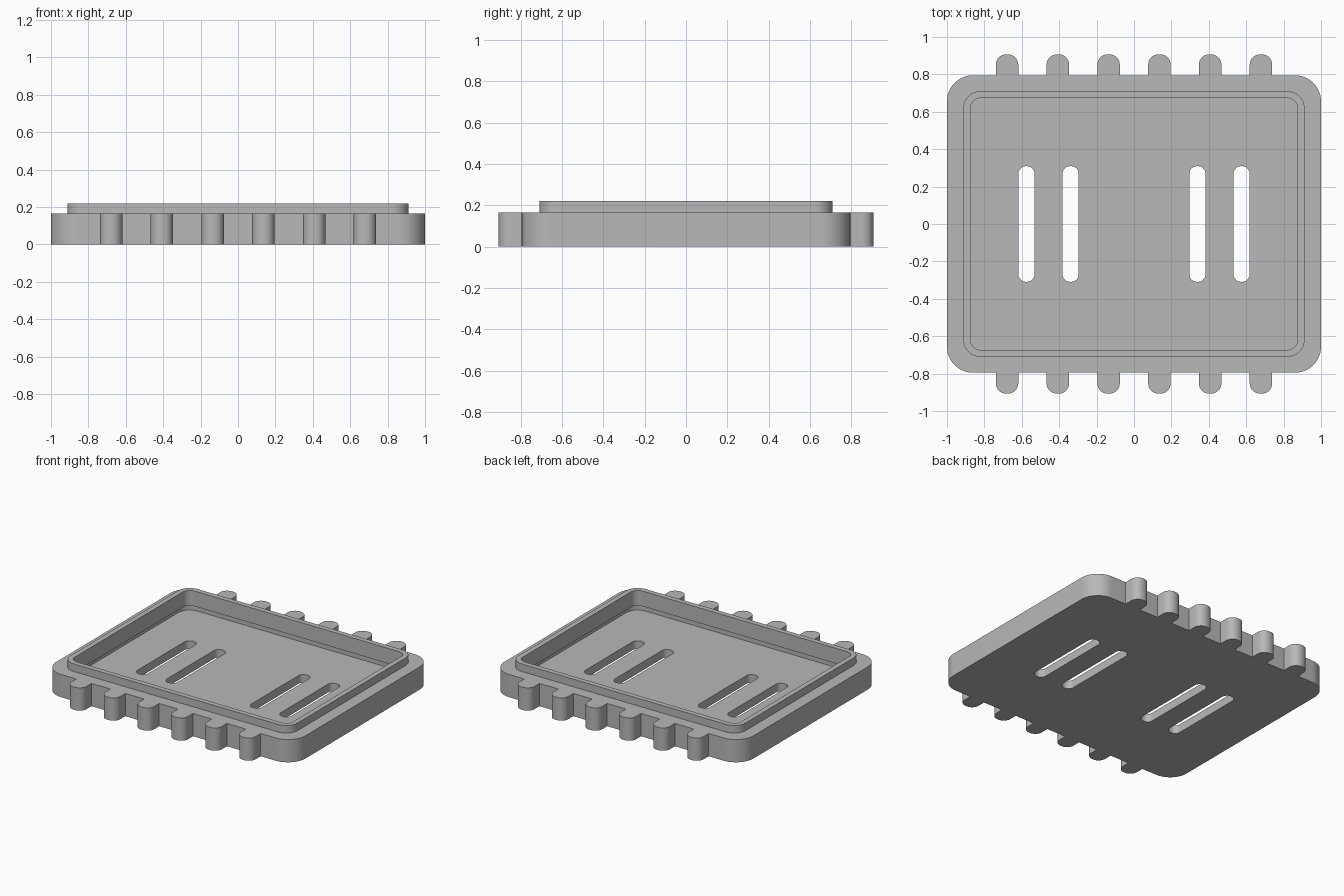
import bpy, bmesh, math

cube = bpy.data.objects.get("Cube")
if cube:
    bpy.data.objects.remove(cube, do_unlink=True)

BASE_TOP, RIM_TOP, FLOOR = 0.165, 0.22, 0.06
UNDERCUT_TOP = 0.11
HALF_X, HALF_Y, CORNER = 1.0, 0.795, 0.14
TAB_HALF, TAB_REACH, TAB_PITCH = 0.06, 0.907, 0.2715

grey = bpy.data.materials.new("light_grey")
grey.diffuse_color = (0.48, 0.48, 0.48, 1)
grey.use_nodes = True
grey.node_tree.nodes["Principled BSDF"].inputs["Base Color"].default_value = (0.48, 0.48, 0.48, 1)


def arc(cx, cy, r, start, steps=12):
    """Quarter arc, counter-clockwise."""
    angles = [start + math.pi / 2 * i / steps for i in range(steps + 1)]
    return [(cx + r * math.cos(a), cy + r * math.sin(a)) for a in angles]


def rounded(hx, hy, r):
    pts = []
    for k, (sx, sy) in enumerate([(1, 1), (-1, 1), (-1, -1), (1, -1)]):
        pts += arc(sx * (hx - r), sy * (hy - r), r, k * math.pi / 2)
    return pts


def tabbed_outline():
    """Rounded plate with six round-ended tabs on the back and front edges."""
    half = arc(HALF_X - CORNER, HALF_Y - CORNER, CORNER, 0)
    r = TAB_HALF * 0.92
    for i in range(6):
        x = (2.5 - i) * TAB_PITCH
        half.append((x + TAB_HALF, HALF_Y))
        half += arc(x + TAB_HALF - r, TAB_REACH - r, r, 0, 8)
        half += arc(x - TAB_HALF + r, TAB_REACH - r, r, math.pi / 2, 8)
        half.append((x - TAB_HALF, HALF_Y))
    half += arc(CORNER - HALF_X, HALF_Y - CORNER, CORNER, math.pi / 2)
    return half + [(-x, -y) for x, y in half]


def prism(name, outline, z0, z1, x=0):
    bm = bmesh.new()
    face = bm.faces.new([bm.verts.new((px + x, py, z0)) for px, py in outline])
    top = bmesh.ops.extrude_face_region(bm, geom=[face])["geom"]
    bmesh.ops.translate(bm, vec=(0, 0, z1 - z0),
                        verts=[v for v in top if isinstance(v, bmesh.types.BMVert)])
    bmesh.ops.recalc_face_normals(bm, faces=bm.faces[:])
    mesh = bpy.data.meshes.new(name)
    bm.to_mesh(mesh)
    bm.free()
    mesh.materials.append(grey)
    obj = bpy.data.objects.new(name, mesh)
    bpy.context.collection.objects.link(obj)
    return obj


def combine(target, other, operation):
    """Apply a boolean and discard the helper solid."""
    mod = target.modifiers.new(operation.lower(), "BOOLEAN")
    mod.operation, mod.solver, mod.object = operation, "EXACT", other
    bpy.context.view_layer.update()
    result = bpy.data.meshes.new_from_object(
        target.evaluated_get(bpy.context.evaluated_depsgraph_get()))
    target.modifiers.clear()
    target.data = result
    bpy.data.objects.remove(other, do_unlink=True)


# Tabbed plate with raised rim
tray = prism("tray", tabbed_outline(), 0, BASE_TOP)
combine(tray, prism("rim", rounded(0.912, 0.71, 0.09), 0.09, RIM_TOP), "UNION")

# Recess inside the rim, slightly wider near the floor
combine(tray, prism("recess", rounded(0.875, 0.673, 0.055), FLOOR + 0.02, 0.4), "DIFFERENCE")
combine(tray, prism("undercut", rounded(0.912, 0.71, 0.09), FLOOR, UNDERCUT_TOP), "DIFFERENCE")

# Four through slots in the floor
for side in (-1, 1):
    for x in (0.339, 0.575):
        combine(tray, prism("slot", rounded(0.043, 0.309, 0.04), -0.1, 0.3, side * x), "DIFFERENCE")

bpy.ops.object.select_all(action="DESELECT")
tray.select_set(True)
bpy.context.view_layer.objects.active = tray
bpy.ops.object.shade_smooth_by_angle(angle=math.radians(30))
